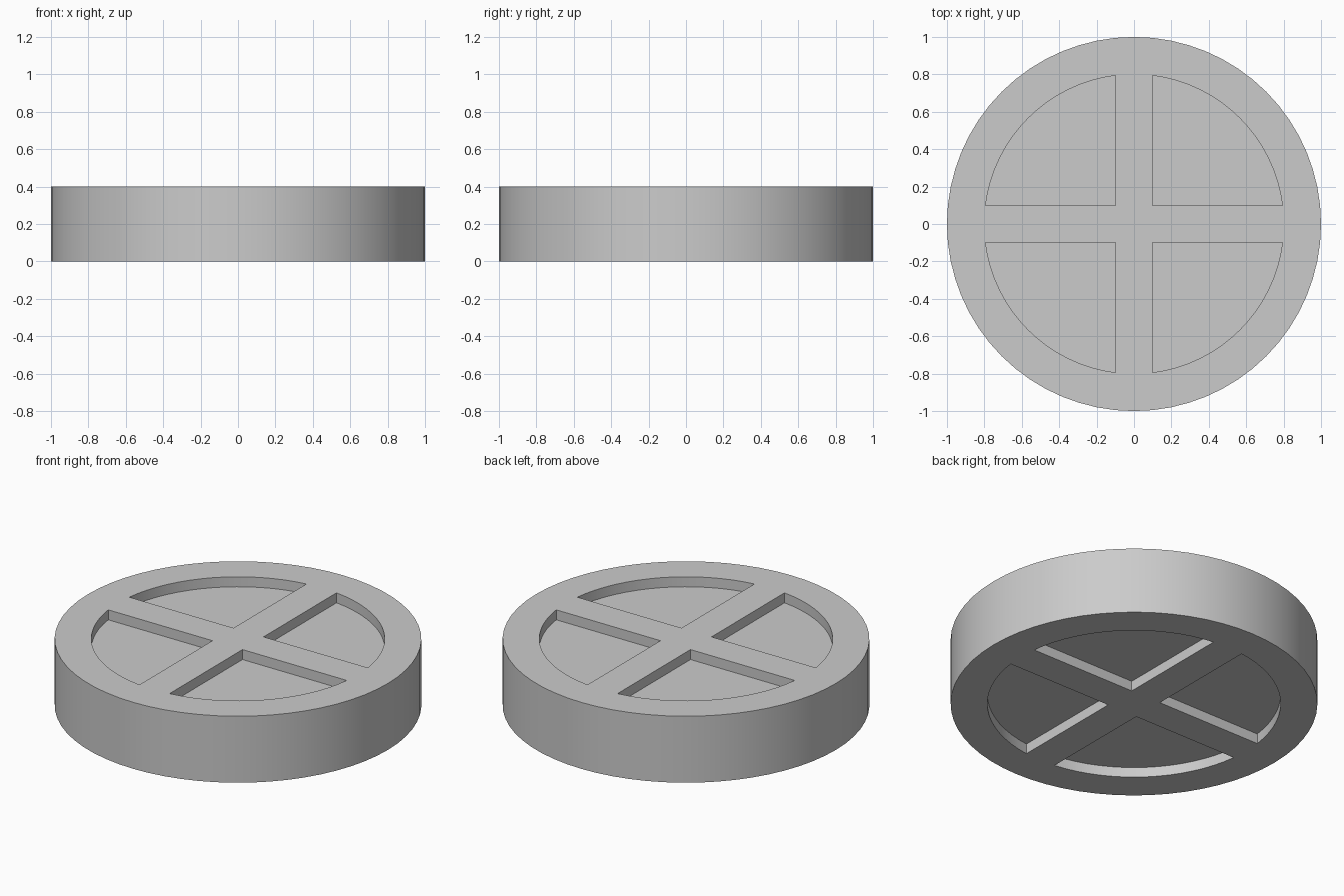
import bpy, bmesh
from math import sin, cos, asin, pi

if "Cube" in bpy.data.objects:
    bpy.data.objects.remove(bpy.data.objects["Cube"])

RADIUS, HEIGHT = 1.0, 0.4
POCKET_R, HALF_BAR, DEPTH = 0.8, 0.1, 0.06


def add_sector_prism(bm, turn, z0, z1, steps=16):
    """Quarter-disc prism, inset from the axes by half the bar width."""
    a0 = asin(HALF_BAR / POCKET_R)
    a1 = pi / 2 - a0
    pts = [(HALF_BAR, HALF_BAR)]
    for i in range(steps + 1):
        a = a0 + (a1 - a0) * i / steps
        pts.append((POCKET_R * cos(a), POCKET_R * sin(a)))
    c, s = cos(turn), sin(turn)
    pts = [(x * c - y * s, x * s + y * c) for x, y in pts]
    low = [bm.verts.new((x, y, z0)) for x, y in pts]
    high = [bm.verts.new((x, y, z1)) for x, y in pts]
    bm.faces.new(low[::-1])
    bm.faces.new(high)
    n = len(pts)
    for i in range(n):
        j = (i + 1) % n
        bm.faces.new((low[i], low[j], high[j], high[i]))


# solid disc
bpy.ops.mesh.primitive_cylinder_add(vertices=64, radius=RADIUS, depth=HEIGHT,
                                    location=(0, 0, HEIGHT / 2))
disc = bpy.context.object
disc.name = "wheel_disc"

# four shallow pockets on each face, leaving a rim and a cross of bars
bm = bmesh.new()
for q in range(4):
    add_sector_prism(bm, q * pi / 2, HEIGHT - DEPTH, HEIGHT + 0.1)
    add_sector_prism(bm, q * pi / 2, -0.1, DEPTH)
mesh = bpy.data.meshes.new("pocket_cutter")
bm.to_mesh(mesh)
bm.free()
cutter = bpy.data.objects.new("pocket_cutter", mesh)
bpy.context.collection.objects.link(cutter)
cutter.hide_render = True

mod = disc.modifiers.new("pockets", 'BOOLEAN')
mod.operation = 'DIFFERENCE'
mod.solver = 'EXACT'
mod.object = cutter
bpy.ops.object.modifier_apply(modifier=mod.name)
bpy.data.objects.remove(cutter)

bpy.ops.object.shade_smooth_by_angle()
